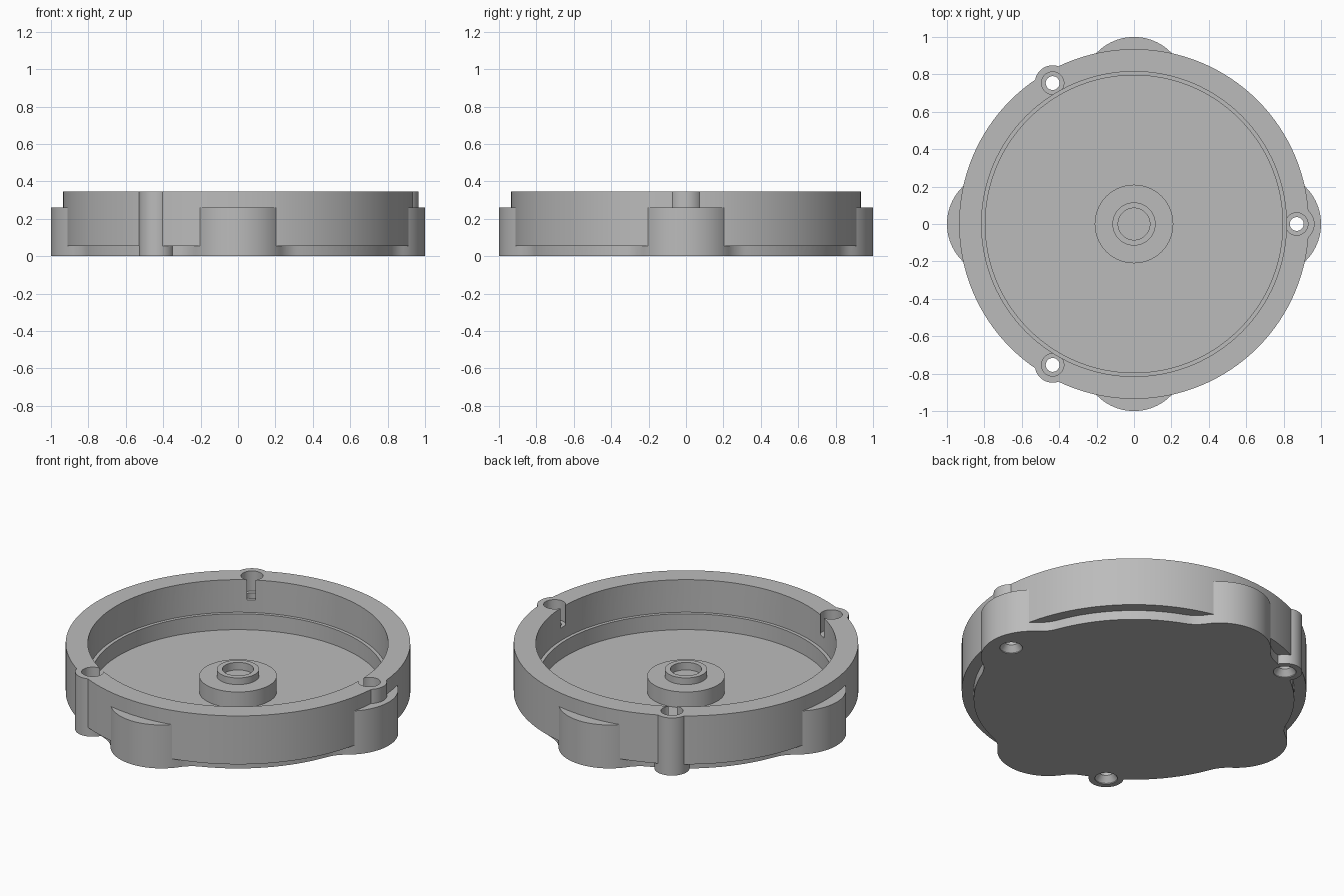
import bpy
import bmesh
from math import atan2, cos, hypot, pi, radians, sin, sqrt

cube = bpy.data.objects.get("Cube")
if cube:
    bpy.data.objects.remove(cube)

HEIGHT = 0.345          # rim height
BODY_R = 0.935          # main wall radius
BASE_R = 0.87           # recessed foot radius
BULGE_R = 0.278         # side bulge radius
FILLET_R = 0.2          # hollow between bulge and foot
BOSS_R = 0.095          # screw boss radius
BOSS_AT = 0.87          # screw circle radius
BOSS_ANGLES = [radians(a) for a in (0, 120, 240)]

grey = bpy.data.materials.new("plain grey")
grey.use_nodes = True
colour = (0.5, 0.5, 0.5, 1)
grey.diffuse_color = colour
grey.node_tree.nodes["Principled BSDF"].inputs["Base Color"].default_value = colour


def make_object(name, bm):
    bmesh.ops.recalc_face_normals(bm, faces=bm.faces)
    mesh = bpy.data.meshes.new(name)
    bm.to_mesh(mesh)
    bm.free()
    mesh.materials.append(grey)
    obj = bpy.data.objects.new(name, mesh)
    bpy.context.collection.objects.link(obj)
    return obj


def lathe(name, profile, steps, location=(0, 0, 0)):
    """Turn a (radius, z) profile, closed on the axis, around z."""
    bm = bmesh.new()
    verts = [bm.verts.new((r, 0, z)) for r, z in profile]
    edges = [bm.edges.new(pair) for pair in zip(verts, verts[1:])]
    bmesh.ops.spin(bm, geom=verts + edges, cent=(0, 0, 0), axis=(0, 0, 1),
                   angle=2 * pi, steps=steps)
    bmesh.ops.remove_doubles(bm, verts=bm.verts, dist=1e-5)
    obj = make_object(name, bm)
    obj.location = location
    return obj


def cylinder(name, radius, z0, z1, steps, location=(0, 0, 0)):
    return lathe(name, [(0, z0), (radius, z0), (radius, z1), (0, z1)], steps, location)


def arc(cx, cy, r, start, end, n):
    """Arc points without the last one, so arcs can be chained."""
    angles = [start + (end - start) * i / n for i in range(n)]
    return [(cx + r * cos(a), cy + r * sin(a)) for a in angles]


def combine(target, tool, operation):
    mod = target.modifiers.new(operation.lower(), "BOOLEAN")
    mod.operation = operation
    mod.solver = "EXACT"
    mod.object = tool
    bpy.context.view_layer.objects.active = target
    bpy.ops.object.modifier_apply(modifier=mod.name)
    bpy.data.objects.remove(tool)


# Foot outline: four bulges blended into a circle by hollow fillets
bulge_x = 1 - BULGE_R
d_bulge, d_base = BULGE_R + FILLET_R, BASE_R + FILLET_R
fx = (d_base ** 2 - d_bulge ** 2 + bulge_x ** 2) / (2 * bulge_x)
fy = sqrt(d_base ** 2 - fx ** 2)
phi = atan2(fy, fx - bulge_x)
psi = atan2(fy, fx)
quarter = (arc(fx, -fy, FILLET_R, pi - psi, pi - phi, 8)
           + arc(bulge_x, 0, BULGE_R, -phi, phi, 24)
           + arc(fx, fy, FILLET_R, pi + phi, pi + psi, 8)
           + arc(0, 0, BASE_R, psi, pi / 2 - psi, 16))
outline = []
for k in range(4):
    turn = k * pi / 2
    outline += [(hypot(x, y) * cos(atan2(y, x) + turn),
                 hypot(x, y) * sin(atan2(y, x) + turn)) for x, y in quarter]

bm = bmesh.new()
foot = bm.faces.new([bm.verts.new((x, y, 0)) for x, y in outline])
raised = bmesh.ops.extrude_face_region(bm, geom=[foot])["geom"]
bmesh.ops.translate(bm, vec=(0, 0, 0.26),
                    verts=[v for v in raised if isinstance(v, bmesh.types.BMVert)])
housing = make_object("round_housing", bm)

# Main wall and screw bosses
combine(housing, cylinder("wall", BODY_R, 0.055, HEIGHT, 128), "UNION")
spots = [(BOSS_AT * cos(a), BOSS_AT * sin(a), 0) for a in BOSS_ANGLES]
for spot in spots:
    combine(housing, cylinder("boss", BOSS_R, 0, HEIGHT, 48, spot), "UNION")

# Stepped cavity that leaves the central hub and its blind socket standing
cavity = [(0, 0.145), (0.085, 0.145), (0.085, 0.19), (0.115, 0.19),
          (0.115, 0.15), (0.21, 0.15), (0.21, 0.055), (0.795, 0.055),
          (0.795, 0.15), (0.815, 0.15), (0.815, 0.4), (0, 0.4)]
combine(housing, lathe("cavity", cavity, 128), "DIFFERENCE")

# Screw holes: countersunk below, counterbored above
hole = [(0, -0.02), (0.062, -0.02), (0.062, 0.005), (0.037, 0.04),
        (0.037, 0.225), (0.06, 0.225), (0.06, 0.4), (0, 0.4)]
for spot in spots:
    combine(housing, lathe("hole", hole, 40, spot), "DIFFERENCE")

# Smooth curved walls, crisp edges
bpy.ops.object.select_all(action="DESELECT")
housing.select_set(True)
bpy.context.view_layer.objects.active = housing
bpy.ops.object.shade_smooth_by_angle(angle=radians(30))
